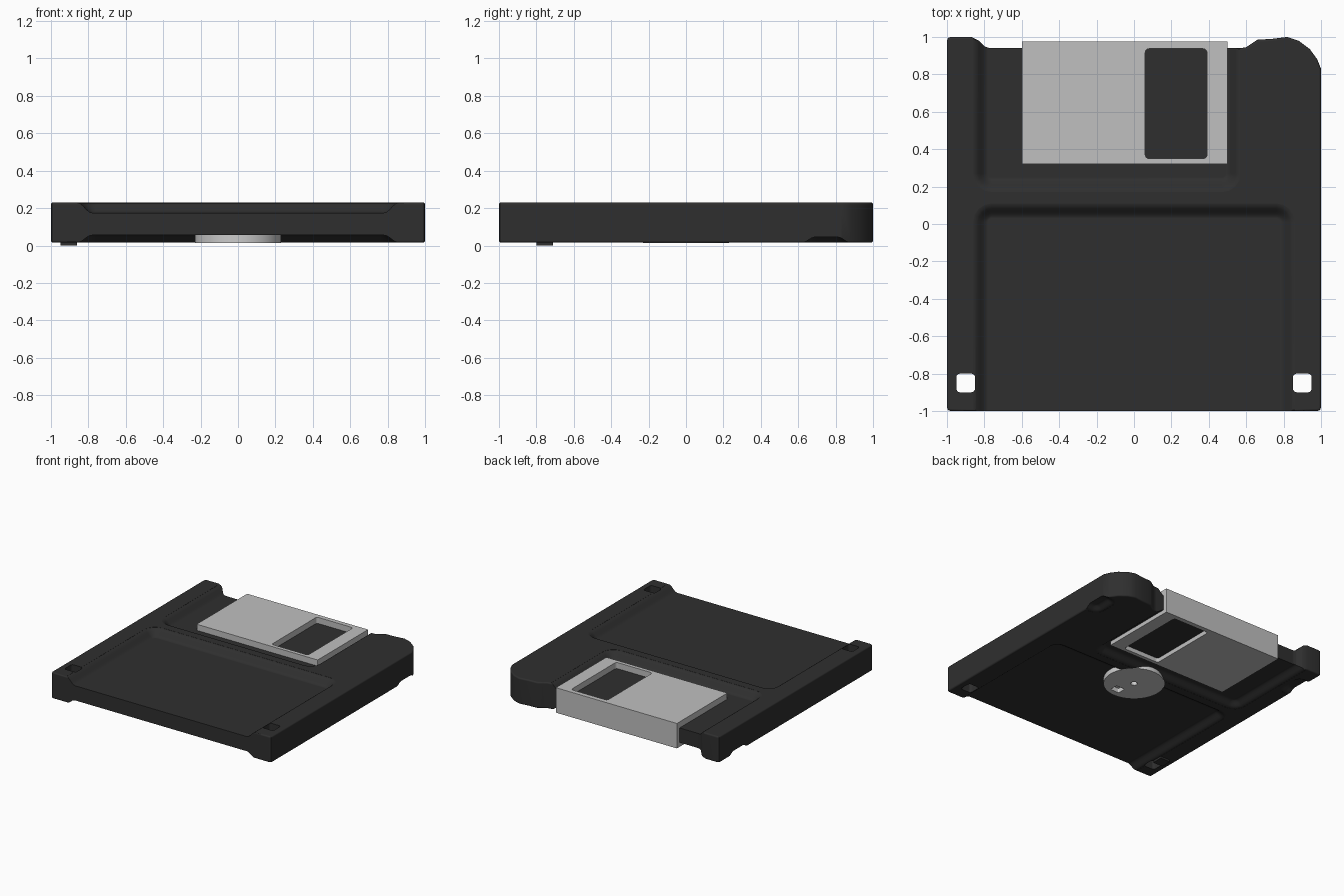
import bpy, bmesh, math

cube = bpy.data.objects.get("Cube")
if cube:
    bpy.data.objects.remove(cube, do_unlink=True)

BOTTOM, TOP = 0.015, 0.23


def material(name, value):
    m = bpy.data.materials.new(name)
    m.use_nodes = True
    m.diffuse_color = (value, value, value, 1)
    m.node_tree.nodes["Principled BSDF"].inputs["Base Color"].default_value = (value, value, value, 1)
    return m


black = material("black plastic", 0.028)
steel = material("shutter metal", 0.53)
hub_steel = material("hub metal", 0.6)


def loft(name, rings, mat=None):
    """Solid through a stack of (outline, height) rings."""
    bm = bmesh.new()
    loops = [[bm.verts.new((x, y, z)) for x, y in pts] for pts, z in rings]
    for a, b in zip(loops, loops[1:]):
        for i in range(len(a)):
            j = (i + 1) % len(a)
            bm.faces.new((a[i], a[j], b[j], b[i]))
    bm.faces.new(loops[0][::-1])
    bm.faces.new(loops[-1])
    bmesh.ops.recalc_face_normals(bm, faces=bm.faces)
    mesh = bpy.data.meshes.new(name)
    bm.to_mesh(mesh)
    bm.free()
    if mat:
        mesh.materials.append(mat)
    ob = bpy.data.objects.new(name, mesh)
    bpy.context.collection.objects.link(ob)
    return ob


def rounded_rect(x0, x1, y0, y1, r, steps=4):
    pts = []
    corners = [(x1 - r, y1 - r), (x0 + r, y1 - r), (x0 + r, y0 + r), (x1 - r, y0 + r)]
    for k, (cx, cy) in enumerate(corners):
        for i in range(steps + 1):
            a = math.pi / 2 * (k + i / steps)
            pts.append((cx + r * math.cos(a), cy + r * math.sin(a)))
    return pts


def block(name, x0, x1, y0, y1, z0, z1, r, mat=None):
    pts = rounded_rect(x0, x1, y0, y1, r)
    return loft(name, [(pts, z0), (pts, z1)], mat)


def disc(name, r, z0, z1, n, mat=None):
    pts = [(r * math.cos(math.tau * i / n), r * math.sin(math.tau * i / n)) for i in range(n)]
    return loft(name, [(pts, z0), (pts, z1)], mat)


def recess(x0, x1, y0, y1, depth, under=False, slope=0.08, r=0.1):
    """Cutter with soft S-shaped walls, for the top or the underside."""
    base, way = (BOTTOM, 1) if under else (TOP, -1)
    rings = [(rounded_rect(x0, x1, y0, y1, r), base - way * 0.06)]
    for i in range(7):
        t = i / 6
        s = slope * t
        d = max(depth * (1 - math.cos(math.pi * t)) / 2, 0.001)
        rings.append((rounded_rect(x0 + s, x1 - s, y0 + s, y1 - s, r - s), base + way * d))
    return loft("recess_cutter", rings)


def apply(ob, mod):
    with bpy.context.temp_override(object=ob, active_object=ob, selected_objects=[ob]):
        bpy.ops.object.modifier_apply(modifier=mod.name)


def cut(ob, cutter):
    mod = ob.modifiers.new("cut", "BOOLEAN")
    mod.operation, mod.solver, mod.object = "DIFFERENCE", "EXACT", cutter
    apply(ob, mod)
    bpy.data.objects.remove(cutter, do_unlink=True)


def smooth(ob, angle):
    bpy.ops.object.select_all(action="DESELECT")
    ob.select_set(True)
    bpy.context.view_layer.objects.active = ob
    bpy.ops.object.shade_smooth_by_angle(angle=math.radians(angle))
    mod = ob.modifiers.new("even shading", "WEIGHTED_NORMAL")
    mod.keep_sharp = True


# Case: flat shell with a stepped back edge and one big rounded corner
outline = [(-0.98, -1), (0.98, -1), (0.995, -0.995), (1, -0.98),
           (1, 0.83), (0.98, 0.88), (0.94, 0.935), (0.88, 0.98), (0.82, 1),
           (0.74, 0.99), (0.66, 0.985), (0.63, 0.965), (0.6, 0.945), (0.57, 0.94),
           (-0.77, 0.94), (-0.8, 0.95), (-0.83, 0.98), (-0.87, 1),
           (-0.98, 1), (-0.995, 0.995), (-1, 0.98), (-1, -0.98), (-0.995, -0.995)]
case = loft("case", [(outline, BOTTOM), (outline, TOP)], black)
bevel = case.modifiers.new("edge", "BEVEL")
bevel.width, bevel.segments, bevel.limit_method = 0.012, 3, "ANGLE"
bevel.angle_limit = math.radians(60)
apply(case, bevel)

# Label and shutter recesses on both faces
for under, depth in ((False, 0.055), (True, 0.04)):
    cut(case, recess(-0.86, 0.86, -1.3, 0.11, depth, under))
    cut(case, recess(-0.86, 0.57, 0.17, 1.3, depth, under))

# Square corner holes and grip notches under each side
for side in (-1, 1):
    hx = side * 0.9
    cut(case, block("hole_cutter", hx - 0.05, hx + 0.05, -0.9, -0.8, -0.1, 0.4, 0.02))
    nx = side * 1.05
    cut(case, recess(nx - 0.17, nx + 0.17, 0.62, 0.88, 0.03, True, 0.07, 0.08))
smooth(case, 35)

# Sliding shutter clipped round the back edge, with a window through both faces
shutter = block("shutter", -0.6, 0.5, 0.32, 0.975, 0.02, 0.225, 0.003, steel)
cut(shutter, block("window_cutter", 0.06, 0.39, 0.35, 0.937, -0.1, 0.4, 0.02))

# Drive hub underneath, with centre and drive holes
hub = disc("hub", 0.23, 0.014, 0.07, 48, hub_steel)
cut(hub, disc("centre_cutter", 0.025, -0.1, 0.05, 16))
cut(hub, block("drive_cutter", 0.0, 0.08, -0.18, -0.11, -0.1, 0.05, 0.01))
smooth(hub, 35)
hub_core = disc("hub_core", 0.2, 0.05, 0.1, 32, black)

# Write-protect tab
block("write_tab", -0.95, -0.86, -0.8, -0.71, 0.0, 0.06, 0.006, black)
